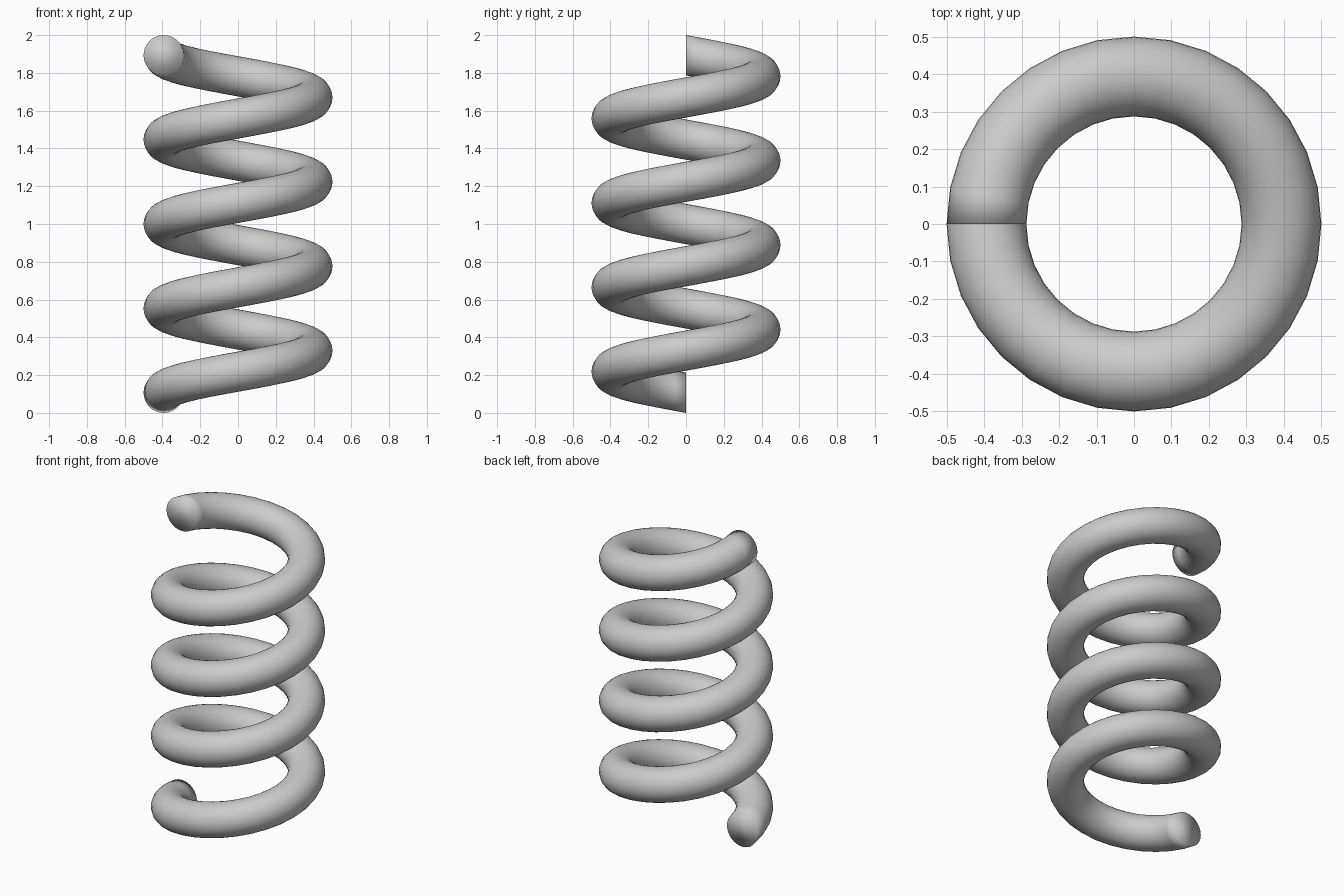
import bpy, bmesh
from math import sin, cos, pi

if "Cube" in bpy.data.objects:
    bpy.data.objects.remove(bpy.data.objects["Cube"])

TURNS, STEPS, SIDES = 4, 32, 32      # coil turns, segments per turn, sides of the wire
WIRE = 0.1065                        # wire radius
COIL = 0.5 - WIRE                    # radius of the wire's centre line
PITCH = (2 - 2 * WIRE) / TURNS       # rise per turn

bm = bmesh.new()

# Round sections, each upright in a radial plane, climbing from the left side
rings = []
for i in range(TURNS * STEPS + 1):
    a = pi + 2 * pi * i / STEPS
    ring = []
    for j in range(SIDES):
        t = 2 * pi * j / SIDES
        r = COIL + WIRE * cos(t)
        z = WIRE + PITCH * i / STEPS + WIRE * sin(t)
        ring.append(bm.verts.new((r * cos(a), r * sin(a), z)))
    rings.append(ring)

# Wire surface
for low, high in zip(rings, rings[1:]):
    for j in range(SIDES):
        k = (j + 1) % SIDES
        bm.faces.new((low[j], low[k], high[k], high[j]))

# Flat end caps
bm.faces.new(rings[0])
bm.faces.new(rings[-1])

bmesh.ops.recalc_face_normals(bm, faces=bm.faces[:])
for f in bm.faces:
    f.smooth = True

mesh = bpy.data.meshes.new("coil_spring")
bm.to_mesh(mesh)
bm.free()
spring = bpy.data.objects.new("coil_spring", mesh)
bpy.context.collection.objects.link(spring)
